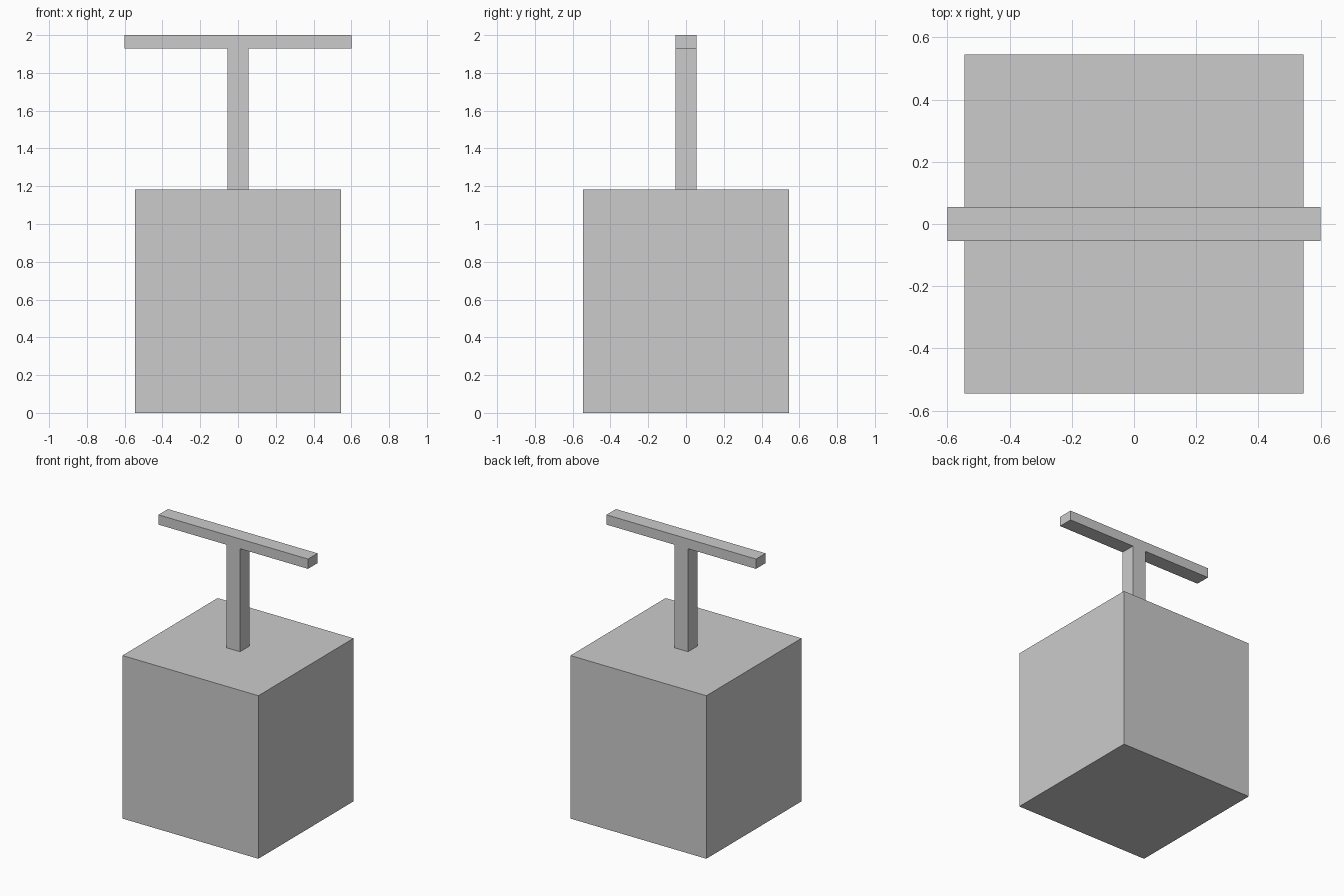
import bpy
import bmesh

if "Cube" in bpy.data.objects:
    bpy.data.objects.remove(bpy.data.objects["Cube"])

BOX_HALF, BOX_TOP = 0.545, 1.182
POST_HALF = 0.0545
BAR_HALF, BAR_BOTTOM, TOP = 0.6, 1.929, 2.0


def extrude_profile(name, profile, depth):
    """Extrude a closed x-z outline along y, centred on y = 0."""
    bm = bmesh.new()
    face = bm.faces.new([bm.verts.new((x, -depth / 2, z)) for x, z in profile])
    result = bmesh.ops.extrude_face_region(bm, geom=[face])
    moved = [g for g in result["geom"] if isinstance(g, bmesh.types.BMVert)]
    bmesh.ops.translate(bm, vec=(0, depth, 0), verts=moved)
    bmesh.ops.recalc_face_normals(bm, faces=bm.faces)
    mesh = bpy.data.meshes.new(name)
    bm.to_mesh(mesh)
    bm.free()
    obj = bpy.data.objects.new(name, mesh)
    bpy.context.collection.objects.link(obj)
    return obj


# Main box
box_half_outline = [(BOX_HALF, 0), (BOX_HALF, BOX_TOP)]
mirrored = [(-x, z) for x, z in reversed(box_half_outline)]
extrude_profile("box", box_half_outline + mirrored, 2 * BOX_HALF)

# T-shaped handle: post and crossbar in one piece
handle_half_outline = [
    (POST_HALF, BOX_TOP),
    (POST_HALF, BAR_BOTTOM),
    (BAR_HALF, BAR_BOTTOM),
    (BAR_HALF, TOP),
]
mirrored = [(-x, z) for x, z in reversed(handle_half_outline)]
extrude_profile("t_handle", handle_half_outline + mirrored, 2 * POST_HALF)
